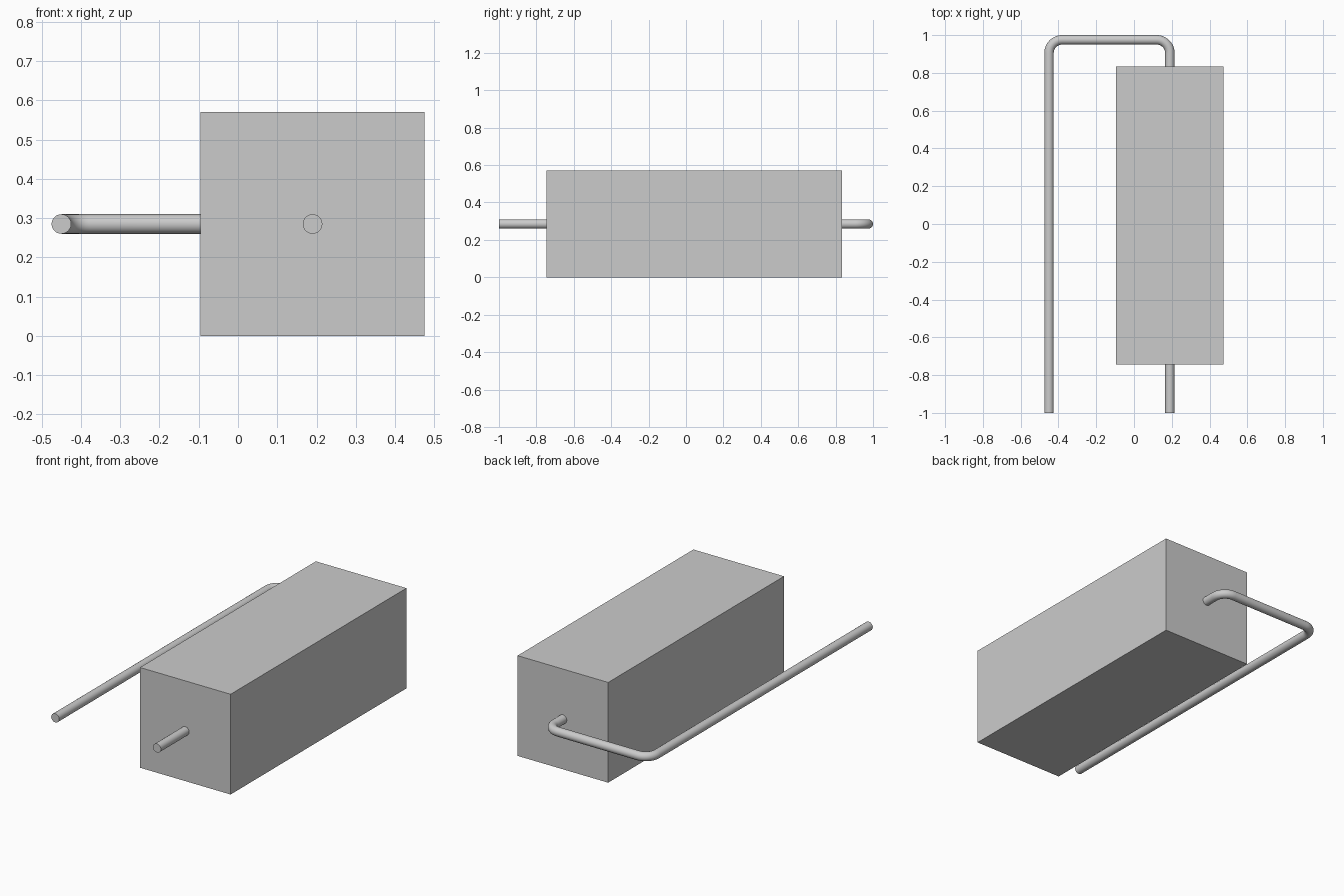
import bpy
from math import sin, cos, pi, radians

if "Cube" in bpy.data.objects:
    bpy.data.objects.remove(bpy.data.objects["Cube"])

WIRE_R, BEND_R, MID_Z = 0.025, 0.07, 0.285
X_BODY, X_RETURN, Y_TOP = 0.19, -0.45, 0.975
BODY_FRONT, BODY_BACK = -0.745, 0.835


def wire(name, points):
    """Round wire with flat ends swept along points in the mid plane."""
    curve = bpy.data.curves.new(name, 'CURVE')
    curve.dimensions = '3D'
    curve.bevel_depth = WIRE_R
    curve.bevel_resolution = 10
    curve.use_fill_caps = True
    spline = curve.splines.new('POLY')
    spline.points.add(len(points) - 1)
    for p, (x, y) in zip(spline.points, points):
        p.co = (x, y, MID_Z, 1)
    obj = bpy.data.objects.new(name, curve)
    bpy.context.collection.objects.link(obj)
    bpy.ops.object.select_all(action='DESELECT')
    obj.select_set(True)
    bpy.context.view_layer.objects.active = obj
    bpy.ops.object.convert(target='MESH')
    bpy.ops.object.shade_smooth_by_angle(angle=radians(40))


def bend(cx, cy, start, steps=12):
    """Quarter-circle of path points, turning counter-clockwise."""
    angles = [start + pi / 2 * i / steps for i in range(steps + 1)]
    return [(cx + BEND_R * cos(a), cy + BEND_R * sin(a)) for a in angles]


# Rectangular block body
bpy.ops.mesh.primitive_cube_add(
    size=1, location=(X_BODY, (BODY_FRONT + BODY_BACK) / 2, MID_Z))
body = bpy.context.object
body.name = "block_body"
body.scale = (0.57, BODY_BACK - BODY_FRONT, 0.57)
bpy.ops.object.transform_apply(location=False, rotation=False, scale=True)

# Short straight lead out of the front face
wire("front_lead", [(X_BODY, BODY_FRONT), (X_BODY, -1)])

# Lead out of the back face, bent twice to run forward beside the body
bend_y = Y_TOP - BEND_R
path = [(X_BODY, BODY_BACK)]
path += bend(X_BODY - BEND_R, bend_y, 0)
path += bend(X_RETURN + BEND_R, bend_y, pi / 2)
path += [(X_RETURN, -1)]
wire("bent_return_lead", path)
